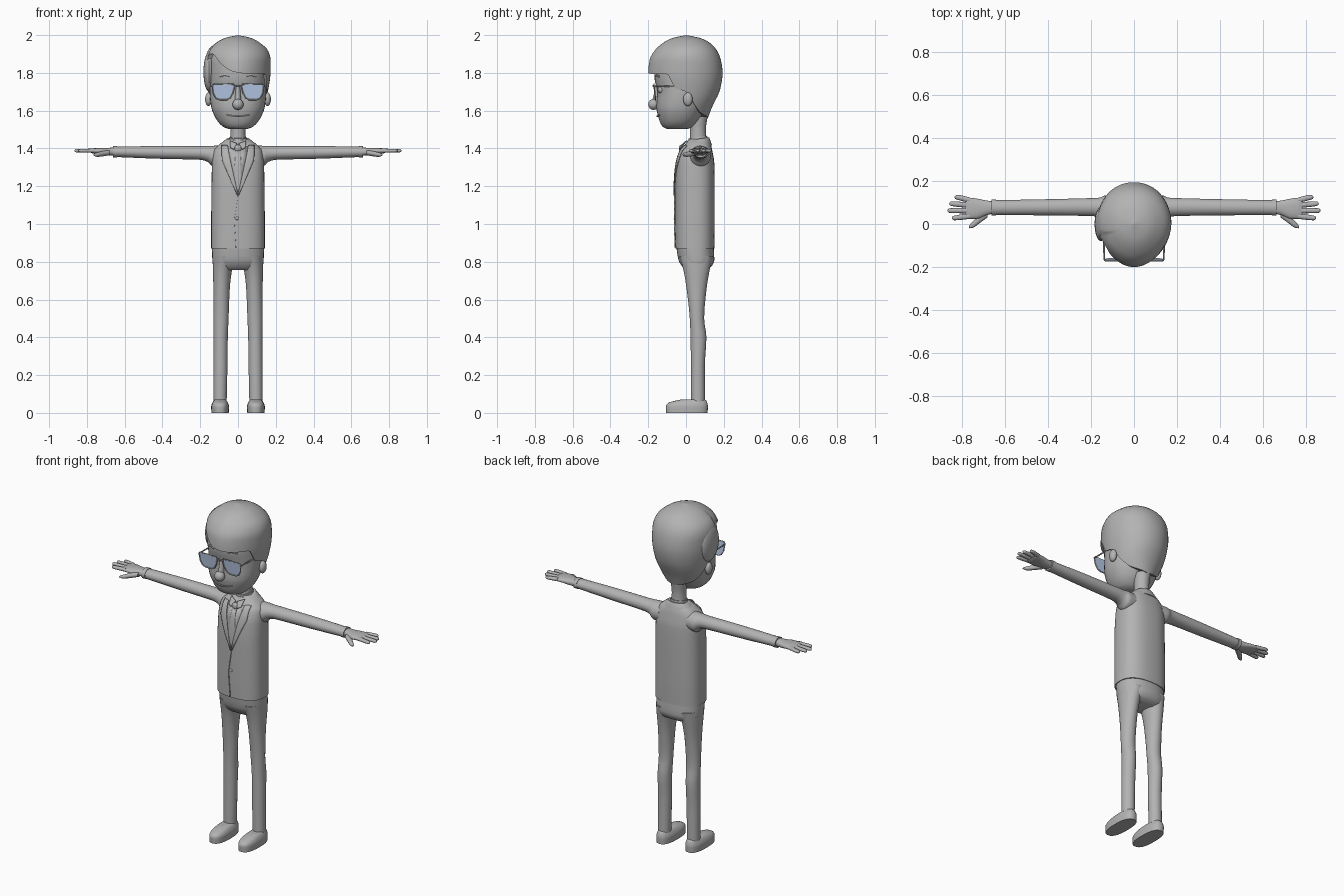
import bpy, bmesh, math
from mathutils import Vector

if "Cube" in bpy.data.objects:
    bpy.data.objects.remove(bpy.data.objects["Cube"])


def material(name, rgb):
    m = bpy.data.materials.new(name)
    m.diffuse_color = (*rgb, 1)
    m.use_nodes = True
    m.node_tree.nodes["Principled BSDF"].inputs["Base Color"].default_value = m.diffuse_color
    return m


GREY = material("soft grey", (0.45, 0.45, 0.45))
BLUE = material("lens blue", (0.55, 0.68, 0.92))


def finish(name, bm, mat=GREY, angle=40):
    bmesh.ops.recalc_face_normals(bm, faces=bm.faces)
    me = bpy.data.meshes.new(name)
    bm.to_mesh(me)
    bm.free()
    me.materials.append(mat)
    me.shade_smooth()
    me.set_sharp_from_angle(angle=math.radians(angle))
    ob = bpy.data.objects.new(name, me)
    bpy.context.collection.objects.link(ob)
    return ob


def sample(table, t):
    """Smooth interpolation of table rows, keyed by their first value."""
    k = 0
    while k < len(table) - 2 and t > table[k + 1][0]:
        k += 1
    a, b = table[k], table[k + 1]
    h = b[0] - a[0]
    u = min(max((t - a[0]) / h, 0), 1)

    def slope(i, c):
        if i == 0 or i == len(table) - 1:
            j = max(i, 1)
            return (table[j][c] - table[j - 1][c]) / (table[j][0] - table[j - 1][0])
        p, q, r = table[i - 1], table[i], table[i + 1]
        d1, d2 = (q[c] - p[c]) / (q[0] - p[0]), (r[c] - q[c]) / (r[0] - q[0])
        return 0 if d1 * d2 <= 0 else 2 * d1 * d2 / (d1 + d2)

    return [(2*u**3 - 3*u**2 + 1) * a[c] + (u**3 - 2*u**2 + u) * h * slope(k, c)
            + (3*u**2 - 2*u**3) * b[c] + (u**3 - u**2) * h * slope(k + 1, c)
            for c in range(1, len(a))]


def power(v, n):
    return math.copysign(abs(v) ** (2 / n), v)


def skin(bm, rings, caps=True):
    rows = [[bm.verts.new(p) for p in r] for r in rings]
    n = len(rows[0])
    for a, b in zip(rows, rows[1:]):
        for i in range(n):
            bm.faces.new((a[i], a[(i + 1) % n], b[(i + 1) % n], b[i]))
    if caps:
        bm.faces.new(rows[0])
        bm.faces.new(rows[-1])


def loft(name, table, n=2.0, segs=28, rows=3, side=1, along_x=False, tilt=0):
    """Rows are (position, centre, half width, front y, back y)."""
    rings = []
    for k in range(len(table) - 1):
        for j in range(rows + (k == len(table) - 2)):
            t = table[k][0] + (table[k + 1][0] - table[k][0]) * j / rows
            c, r, y0, y1 = sample(table, t)
            ring = []
            for i in range(segs):
                a = 2 * math.pi * i / segs
                p = c + r * power(math.cos(a), n)
                y = (y0 + y1) / 2 + (y1 - y0) / 2 * power(math.sin(a), n)
                ring.append((side * t, y, p) if along_x
                            else (side * p, y, t + tilt * (y - 0.06)))
            rings.append(ring)
    bm = bmesh.new()
    skin(bm, rings)
    return finish(name, bm)


def ball(name, loc, rad):
    bm = bmesh.new()
    bmesh.ops.create_uvsphere(bm, u_segments=20, v_segments=12, radius=1)
    for v in bm.verts:
        v.co = Vector(loc) + Vector([a * b for a, b in zip(v.co, rad)])
    return finish(name, bm)


def tube(name, pts, r, cyclic=False):
    cu = bpy.data.curves.new(name, 'CURVE')
    cu.dimensions = '3D'
    cu.bevel_depth, cu.bevel_resolution, cu.use_fill_caps = r, 1, True
    sp = cu.splines.new('POLY')
    sp.points.add(len(pts) - 1)
    for p, co in zip(sp.points, pts):
        p.co = (*co, 1)
    sp.use_cyclic_u = cyclic
    ob = bpy.data.objects.new(name, cu)
    bpy.context.collection.objects.link(ob)
    me = bpy.data.meshes.new_from_object(ob.evaluated_get(bpy.context.evaluated_depsgraph_get()))
    bpy.data.objects.remove(ob)
    bm = bmesh.new()
    bm.from_mesh(me)
    finish(name, bm)


# Jacket body, neck and collars
TORSO = [(0.87, 0, .142, -.056, .15), (1.0, 0, .142, -.058, .152), (1.2, 0, .140, -.058, .152),
         (1.32, 0, .138, -.05, .15), (1.385, 0, .130, -.03, .14), (1.425, 0, .095, -.002, .13),
         (1.45, 0, .055, .02, .115)]
loft("jacket", TORSO, 2.5, 40, 4)
loft("neck", [(1.41, 0, .042, .02, .11), (1.5, 0, .039, .022, .105), (1.57, 0, .045, .015, .115)])
loft("shirt_collar", [(1.42, 0, .054, .008, .118), (1.46, 0, .044, .014, .112)], tilt=.15)
loft("jacket_collar", [(1.405, 0, .10, -.012, .138), (1.43, 0, .085, -.002, .13),
                       (1.45, 0, .06, .01, .122)], tilt=.15)


def strip(name, left, right, off, side=1):
    """Thin cloth panel between two edges, laid on the front of the jacket."""
    bm = bmesh.new()
    grid = []
    for k in range(len(left) - 1):
        for j in range(4 + (k == len(left) - 2)):
            a = Vector(left[k]).lerp(Vector(left[k + 1]), j / 4)
            b = Vector(right[k]).lerp(Vector(right[k + 1]), j / 4)
            row = []
            for i in range(5):
                x, z = a.lerp(b, i / 4)
                c, r, y0, y1 = sample(TORSO, z)
                d = max(1 - (min(abs(x) / r, .98)) ** 2.5, 0) ** (1 / 2.5)
                row.append(bm.verts.new((side * x, (y0 + y1) / 2 - (y1 - y0) / 2 * d - off, z)))
            grid.append(row)
    for a, b in zip(grid, grid[1:]):
        for i in range(4):
            bm.faces.new((a[i], a[i + 1], b[i + 1], b[i]))
    ob = finish(name, bm)
    mod = ob.modifiers.new("thickness", 'SOLIDIFY')
    mod.thickness, mod.offset = .006, 0


# Shirt front, tie, lapels and closing edge
strip("shirt_front", [(-.055, 1.41), (-.002, 1.16)], [(.055, 1.41), (.002, 1.16)], .001)
strip("tie", [(-.012, 1.39), (-.022, 1.25), (-.003, 1.17)], [(.012, 1.39), (.022, 1.25), (.003, 1.17)], .003)
ball("tie_knot", (0, -.024, 1.40), (.02, .014, .02))
strip("jacket_edge", [(-.002, 1.16), (-.022, 1.02), (-.012, .875)],
      [(.001, 1.16), (-.019, 1.02), (-.009, .875)], .002)
ball("button", (-.005, -.06, 1.03), (.009, .005, .009))
for s in (1, -1):
    strip("lapel", [(.055, 1.415), (.045, 1.36), (.0, 1.155)],
          [(.085, 1.415), (.085, 1.34), (.004, 1.15)], .005, s)
    strip("collar_point", [(.005, 1.425), (.022, 1.395)], [(.042, 1.44), (.04, 1.405)], .012, s)

    # Sleeve, cuff and hand
    loft("sleeve", [(.09, 1.36, .055, .02, .13), (.135, 1.36, .054, .022, .132), (.16, 1.371, .042, .032, .122),
                    (.2, 1.376, .036, .037, .12), (.4, 1.379, .034, .04, .115),
                    (.655, 1.382, .027, .042, .11)], side=s, along_x=True)
    loft("cuff", [(.64, 1.382, .030, .04, .113), (.662, 1.382, .030, .04, .113)], side=s, along_x=True)
    loft("palm", [(.65, 1.383, .022, .05, .104), (.69, 1.383, .02, .038, .11), (.73, 1.386, .017, .024, .118),
                  (.77, 1.387, .013, .024, .122), (.785, 1.387, .007, .035, .115)], 2.3, side=s, along_x=True)
    for yb, xt, yt in ((.110, .832, .124), (.087, .857, .094), (.062, .865, .062), (.037, .845, .028)):
        loft("finger", [(.76, 1.388, .011, yb - .013, yb + .013),
                        (xt - .012, 1.388, .009, yt - .011, yt + .011),
                        (xt - .003, 1.388, .007, yt - .007, yt + .007),
                        (xt, 1.388, .002, yt - .002, yt + .002)], segs=12, side=s, along_x=True)
    loft("thumb", [(.68, 1.378, .014, .03, .075), (.715, 1.372, .014, .005, .045),
                   (.748, 1.367, .011, -.018, .012), (.765, 1.366, .004, -.020, -.008)],
         segs=12, side=s, along_x=True)

    # Trouser leg and shoe
    loft("trouser_leg", [(.06, .095, .035, .027, .1), (.25, .093, .037, .026, .1), (.4, .092, .038, .024, .108),
                         (.5, .09, .040, .02, .096), (.65, .087, .043, .004, .108),
                         (.75, .083, .050, -.012, .124), (.83, .072, .062, -.035, .142)], side=s)
    loft("shoe", [(0, .095, .046, -.105, .114), (.035, .095, .047, -.107, .116),
                  (.052, .095, .042, -.095, .113), (.065, .095, .034, -.055, .107),
                  (.07, .095, .028, -.03, .1)], 2.5, side=s)

    # Ear, eye, brow and spectacle side
    ball("ear", (s * .156, .01, 1.66), (.018, .025, .036))
    ball("eye", (s * .065, -.125, 1.71), (.03, .025, .022))
    tube("brow", [(s * .045, -.162, 1.782), (s * .07, -.155, 1.787), (s * .095, -.143, 1.78)], .005)
    outline = [(.018, 1.728), (.024, 1.74), (.128, 1.742), (.137, 1.733), (.131, 1.69), (.118, 1.666),
               (.1, 1.658), (.058, 1.658), (.04, 1.668), (.026, 1.695)]
    rim = [(s * x, -.166 - (z - 1.7) * .1, z) for x, z in outline]
    bm = bmesh.new()
    front = bm.faces.new([bm.verts.new(p) for p in rim])
    ext = bmesh.ops.extrude_face_region(bm, geom=[front], use_keep_orig=True)
    for v in ext["geom"]:
        if isinstance(v, bmesh.types.BMVert):
            v.co.y += .004
    finish("lens", bm, BLUE)
    tube("lens_rim", rim, .0035, True)
    tube("temple_arm", [(s * .138, -.168, 1.73), (s * .14, -.06, 1.728), (s * .15, .01, 1.72)], .004)
tube("spectacle_bridge", [(-.02, -.17, 1.728), (0, -.174, 1.732), (.02, -.17, 1.728)], .004)

# Hips
loft("hips", [(.757, 0, .115, .0, .105), (.775, 0, .130, -.02, .135), (.81, 0, .136, -.04, .15),
              (.885, 0, .138, -.052, .146)], 2.3, 36)

# Face
loft("head", [(1.503, 0, .05, -.10, .01), (1.515, 0, .08, -.124, .035), (1.56, 0, .118, -.145, .075),
              (1.62, 0, .142, -.157, .10), (1.70, 0, .150, -.152, .12), (1.78, 0, .150, -.168, .14),
              (1.88, 0, .145, -.166, .14), (1.93, 0, .10, -.12, .10)], 2.2, 36)
loft("nose_bridge", [(1.62, 0, .022, -.19, -.12), (1.68, 0, .015, -.172, -.12), (1.74, 0, .012, -.160, -.12)])
ball("nose_tip", (0, -.172, 1.633), (.029, .028, .029))
tube("mouth", [(x * .01, -.1535 + .00045 * x * x, 1.57 + .0002 * x * x) for x in range(-6, 7)], .004)

# Hair shell: lower edge changes with direction round the head
PROFILE = [(1.55, .085, -.13, .112), (1.62, .135, -.15, .138), (1.71, .160, -.18, .18), (1.8, .172, -.2, .194),
           (1.87, .173, -.192, .184), (1.92, .158, -.165, .163), (1.96, .115, -.12, .125),
           (1.985, .07, -.07, .075), (2.0, .0, 0, 0)]
EDGE = [(-180, 1.56), (-130, 1.585), (-108, 1.63), (-92, 1.70), (-76, 1.71), (-68, 1.90), (-55, 1.90),
        (-30, 1.84), (-8, 1.805), (25, 1.795), (58, 1.795), (70, 1.72), (90, 1.70), (108, 1.63),
        (130, 1.585), (180, 1.56)]
SEGS, ROWS = 72, 18
cols = []
for i in range(SEGS):
    deg = -180 + 360 * i / SEGS
    a = math.radians(deg)
    low = sample(EDGE, deg)[0]
    col = []
    for j in range(ROWS):
        z = low + (2.0 - low) * math.sin(j / ROWS * math.pi / 2)
        rx, yf, yb = sample(PROFILE, z)
        n = 1.85 if abs(deg) < 90 else 2.1
        depth = yf if abs(deg) < 90 else yb
        col.append((rx * power(math.sin(a), n), depth * abs(math.cos(a)) ** (2 / n), z))
    x, y, z = col[0]
    cols.append([(x * .65, y * .65, z + .012)] + col)
bm = bmesh.new()
skin(bm, [list(r) for r in zip(*cols)], caps=False)
bm.verts.ensure_lookup_table()
tip = bm.verts.new((0, 0, 2.0))
last = bm.verts[ROWS * SEGS:(ROWS + 1) * SEGS]
for i in range(SEGS):
    bm.faces.new((last[i], last[(i + 1) % SEGS], tip))
finish("hair", bm, angle=50)
ball("side_lock", (-.153, .0, 1.805), (.03, .08, .105))
